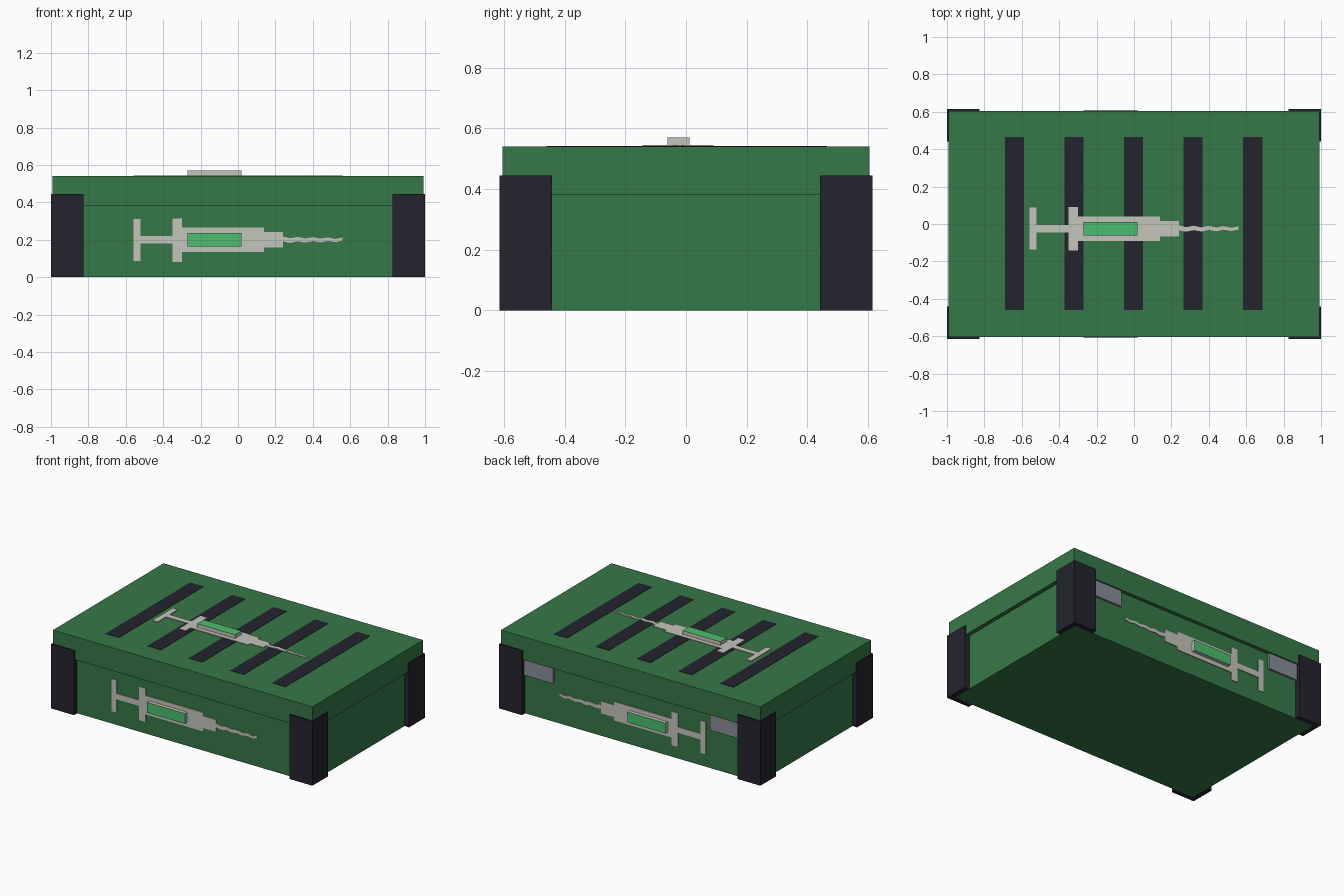
import bpy, bmesh
from mathutils import Matrix, Vector

if "Cube" in bpy.data.objects:
    bpy.data.objects.remove(bpy.data.objects["Cube"])


def material(name, rgb):
    m = bpy.data.materials.new(name)
    m.diffuse_color = (*rgb, 1)
    m.use_nodes = True
    m.node_tree.nodes["Principled BSDF"].inputs["Base Color"].default_value = m.diffuse_color
    return m


GREEN = material("crate green", (0.037, 0.188, 0.065))
BLACK = material("dark trim", (0.017, 0.017, 0.027))
PALE = material("pale grey", (0.55, 0.56, 0.50))
FLUID = material("bright green", (0.072, 0.515, 0.156))
STEEL = material("hinge grey", (0.25, 0.27, 0.32))


def prism(name, outline, z0, z1, mats, place=Matrix()):
    """Extrude a counter-clockwise outline from z0 to z1, then place it."""
    bm = bmesh.new()
    face = bm.faces.new([bm.verts.new((x, y, z0)) for x, y in outline])
    out = bmesh.ops.extrude_face_region(bm, geom=[face])
    for v in out["geom"]:
        if isinstance(v, bmesh.types.BMVert):
            v.co.z = z1
    bmesh.ops.recalc_face_normals(bm, faces=bm.faces)
    if len(mats) > 1:  # second colour on the outward face
        for f in bm.faces:
            f.material_index = 1 if f.normal.z > 0.9 else 0
    bm.transform(place)
    bmesh.ops.recalc_face_normals(bm, faces=bm.faces)
    me = bpy.data.meshes.new(name)
    bm.to_mesh(me)
    bm.free()
    for m in mats:
        me.materials.append(m)
    ob = bpy.data.objects.new(name, me)
    bpy.context.collection.objects.link(ob)
    return ob


def rect(x0, x1, y0, y1):
    return [(x0, y0), (x1, y0), (x1, y1), (x0, y1)]


# Crate body and overhanging lid
BX, BY, SEAM, TOP = 0.965, 0.58, 0.38, 0.54
prism("crate_body", rect(-BX, BX, -BY, BY), 0, SEAM, [GREEN])
prism("lid", rect(-0.993, 0.993, -0.605, 0.605), SEAM, TOP, [GREEN])

# L-shaped corner guards
guard = [(1, 0.615), (0.825, 0.615), (0.825, BY), (BX, BY), (BX, 0.442), (1, 0.442)]
for sx in (-1, 1):
    for sy in (-1, 1):
        prism("corner_guard", [(x * sx, y * sy) for x, y in guard], 0, 0.445, [BLACK])

# Dark slats on the lid
for x in (-0.64, -0.32, -0.003, 0.315, 0.635):
    prism("lid_slat", rect(x - 0.051, x + 0.051, -0.46, 0.465), TOP - 0.002, TOP + 0.002, [BLACK])

# Hinge plates at the back, under the lid
for sx in (-1, 1):
    x0, x1 = sorted((0.60 * sx, 0.825 * sx))
    prism("hinge", rect(x0, x1, BY - 0.01, BY + 0.015), 0.27, SEAM, [STEEL])


def syringe(side, place):
    """Flat syringe emblem; local z points out of the surface."""
    parts = [
        ("plunger_cap", rect(-0.56, -0.52, -0.112, 0.112)),
        ("plunger_rod", rect(-0.52, -0.35, -0.02, 0.02)),
        ("finger_flange", rect(-0.35, -0.30, -0.118, 0.115)),
        ("barrel", rect(-0.30, 0.14, -0.065, 0.065)),
        ("needle_hub", rect(0.14, 0.24, -0.042, 0.042)),
    ]
    # tapering, slightly wavy needle
    xs = [0.24 + 0.04 * i for i in range(9)]
    mid = [0.004 * (-1) ** i for i in range(9)]
    half = [0.013 - 0.0006 * i for i in range(9)]
    low = [(x, m - h) for x, m, h in zip(xs, mid, half)]
    high = [(x, m + h) for x, m, h in zip(xs, mid, half)]
    parts.append(("needle", low + high[::-1]))
    for name, outline in parts:
        prism(f"{side}_{name}", outline, -0.002, 0.005, [PALE], place)
    # raised fluid window with pale sides
    prism(f"{side}_fluid_window", rect(-0.27, 0.02, -0.036, 0.036), 0, 0.03, [PALE, FLUID], place)


# Emblems on the lid, the front and the back, all pointing to +x
syringe("top", Matrix.Translation((0, -0.025, TOP)))
stand = Matrix(((1, 0, 0, 0), (0, 0, -1, -BY), (0, 1, 0, 0.2), (0, 0, 0, 1)))
syringe("front", stand)
syringe("back", Matrix.Scale(-1, 4, Vector((0, 1, 0))) @ stand)
